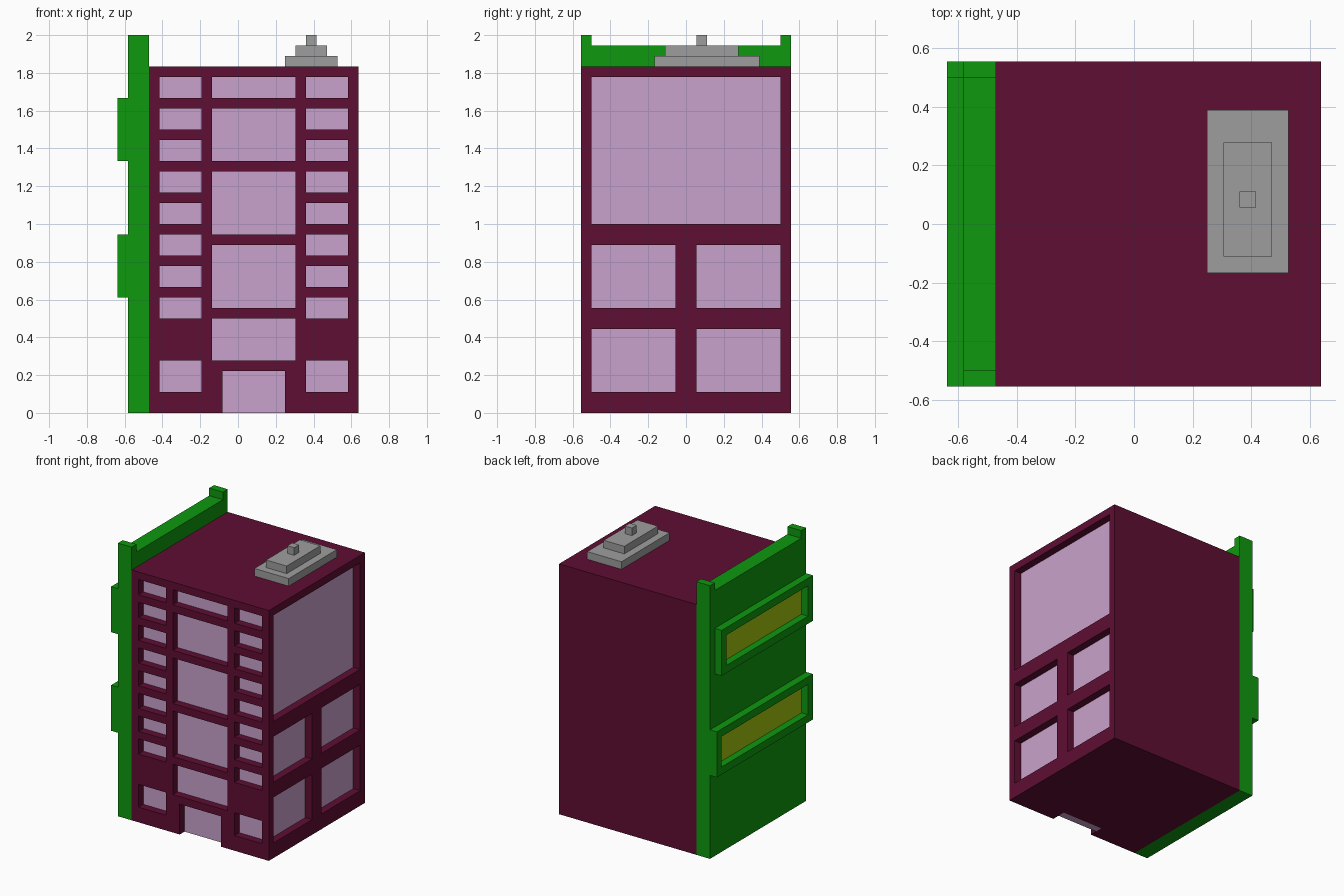
import bpy, bmesh
from mathutils import Vector

if "Cube" in bpy.data.objects:
    bpy.data.objects.remove(bpy.data.objects["Cube"])

U = 1 / 18  # the model sits on a regular grid of this step


def material(name, rgb):
    m = bpy.data.materials.new(name)
    lin = [(c / 255 / 12.92 if c < 11 else ((c / 255 + 0.055) / 1.055) ** 2.4) for c in rgb]
    m.diffuse_color = (*lin, 1)
    m.use_nodes = True
    m.node_tree.nodes["Principled BSDF"].inputs["Base Color"].default_value = m.diffuse_color
    return m


MAROON = material("maroon wall", (94, 14, 50))
LILAC = material("lilac glass", (202, 162, 204))
GREEN = material("green panel", (14, 152, 14))
OLIVE = material("olive sign", (162, 196, 14))
GREY = material("grey roof", (158, 158, 158))


def finish(bm, name, mats):
    bmesh.ops.remove_doubles(bm, verts=bm.verts, dist=1e-5)
    me = bpy.data.meshes.new(name)
    bm.to_mesh(me)
    bm.free()
    for m in mats:
        me.materials.append(m)
    ob = bpy.data.objects.new(name, me)
    bpy.context.collection.objects.link(ob)
    return ob


def poly(bm, pts, normal, mat=0):
    """Face from grid-unit points, wound to face along normal."""
    f = bm.faces.new([bm.verts.new(Vector(p) * U) for p in pts])
    f.normal_update()
    if f.normal.dot(Vector(normal)) < 0:
        f.normal_flip()
    f.material_index = mat


def box(name, x, y, z, mat):
    bm = bmesh.new()
    bmesh.ops.create_cube(bm, size=1)
    for v in bm.verts:
        v.co = Vector([(r[0] + r[1]) / 2 + c * (r[1] - r[0]) for r, c in zip((x, y, z), v.co)]) * U
    return finish(bm, name, [mat])


def facade(bm, at, n, across, bounds, windows):
    """Wall with recessed panes. at(a, z, d): point at depth d; n, across: axes."""
    a0, a1, z0, z1 = bounds
    As = sorted({a0, a1} | {w[0] for w in windows} | {w[1] for w in windows})
    Zs = sorted({z0, z1} | {w[2] for w in windows} | {w[3] for w in windows})
    for l, r in zip(As, As[1:]):
        for b, t in zip(Zs, Zs[1:]):
            if not any(w[0] <= l and r <= w[1] and w[2] <= b and t <= w[3] for w in windows):
                poly(bm, [at(l, b, 0), at(r, b, 0), at(r, t, 0), at(l, t, 0)], n)
    for l, r, b, t in windows:
        poly(bm, [at(l, b, 1), at(r, b, 1), at(r, t, 1), at(l, t, 1)], n, 1)
        for a, s in ((l, 1), (r, -1)):
            poly(bm, [at(a, b, 0), at(a, t, 0), at(a, t, 1), at(a, b, 1)], Vector(across) * s)
        for z, s in ((b, 1), (t, -1)):
            if z > 0:
                poly(bm, [at(l, z, 0), at(r, z, 0), at(r, z, 1), at(l, z, 1)], (0, 0, s))


# Tower body
X0, X1, Y, H = -8.5, 11.5, 10, 33
bm = bmesh.new()
front = [(-1.5, 4.5, 0, 4)]  # doorway
front += [(-2.5, 5.5, b, t) for b, t in ((5, 9), (10, 16), (17, 23), (24, 29), (30, 32))]
for l in (-7.5, 6.5):
    front += [(l, l + 4, 2, 5)] + [(l, l + 4, z, z + 2) for z in range(9, 31, 3)]
side = [(-9, 9, 18, 32)] + [(y, y + 8, z, z + 6) for y in (-9, 1) for z in (2, 10)]
facade(bm, lambda a, z, d: (a, -Y + d, z), (0, -1, 0), (1, 0, 0), (X0, X1, 0, H), front)
facade(bm, lambda a, z, d: (X1 - d, a, z), (1, 0, 0), (0, 1, 0), (-Y, Y, 0, H), side)
poly(bm, [(X0, Y, 0), (X1, Y, 0), (X1, Y, H), (X0, Y, H)], (0, 1, 0))
poly(bm, [(X0, -Y, 0), (X0, Y, 0), (X0, Y, H), (X0, -Y, H)], (-1, 0, 0))
poly(bm, [(X0, -Y, H), (X1, -Y, H), (X1, Y, H), (X0, Y, H)], (0, 0, 1))
# Underside, notched at the doorway, with the door's own lilac bottom edge
for l, r, b, t, m in ((X0, -1.5, -Y, -9, 0), (4.5, X1, -Y, -9, 0), (X0, -1.5, -9, -8, 0),
                      (-1.5, 4.5, -9, -8, 1), (4.5, X1, -9, -8, 0),
                      (X0, -1.5, -8, Y, 0), (-1.5, 4.5, -8, Y, 0), (4.5, X1, -8, Y, 0)):
    poly(bm, [(l, b, 0), (r, b, 0), (r, t, 0), (l, t, 0)], (0, 0, -1), m)
finish(bm, "tower_body", [MAROON, LILAC])

# Green side panel with raised corner posts
bm = bmesh.new()
outline = [(-10, 0), (10, 0), (10, 36), (9, 36), (9, 35), (-9, 35), (-9, 36), (-10, 36)]
f = bm.faces.new([bm.verts.new(Vector((-10.5, y, z)) * U) for y, z in outline])
ext = bmesh.ops.extrude_face_region(bm, geom=[f], use_keep_orig=True)
for v in ext["geom"]:
    if isinstance(v, bmesh.types.BMVert):
        v.co.x += 2 * U
bmesh.ops.recalc_face_normals(bm, faces=bm.faces)
finish(bm, "side_panel", [GREEN])


# Framed sign boxes on the side panel
def sign(name, y0, y1, z0, z1):
    bm = bmesh.new()
    outer = [(y0, z0), (y1, z0), (y1, z1), (y0, z1)]
    inner = [(y0 + 1, z0 + 1), (y1 - 1, z0 + 1), (y1 - 1, z1 - 1), (y0 + 1, z1 - 1)]
    outward = [(0, 0, -1), (0, 1, 0), (0, 0, 1), (0, -1, 0)]
    xf, xb = -11.5, -10.5
    for i in range(4):
        a, b, c, d = outer[i], outer[(i + 1) % 4], inner[(i + 1) % 4], inner[i]
        n = Vector(outward[i])
        poly(bm, [(xf, *a), (xf, *b), (xf, *c), (xf, *d)], (-1, 0, 0))
        poly(bm, [(xb, *a), (xb, *b), (xb, *c), (xb, *d)], (1, 0, 0))
        poly(bm, [(xf, *a), (xf, *b), (xb, *b), (xb, *a)], n)
        poly(bm, [(xf, *d), (xf, *c), (xb, *c), (xb, *d)], -n)
    finish(bm, name + "_frame", [GREEN])
    box(name + "_plate", (xb - 0.05, xb + 0.05), (y0 + 1, y1 - 1), (z0 + 1, z1 - 1), OLIVE)


sign("lower_sign", -10, 10, 11, 17)
sign("upper_sign", -10, 9, 24, 30)

# Stepped grey rooftop unit
box("roof_base", (4.5, 9.5), (-3, 7), (33, 34), GREY)
box("roof_step", (5.5, 8.5), (-2, 5), (34, 35), GREY)
box("roof_cap", (6.5, 7.5), (1, 2), (35, 36), GREY)
